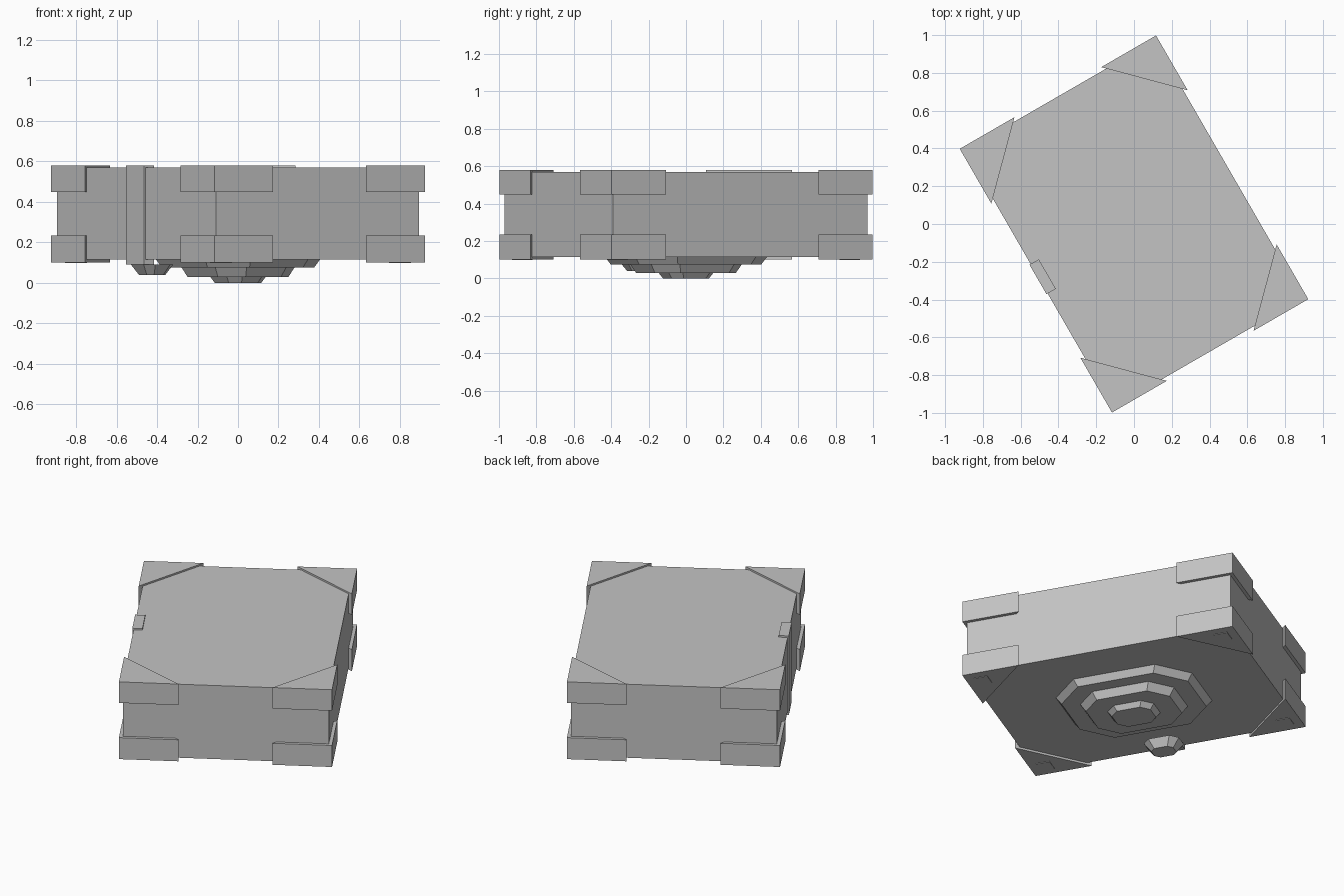
import bpy, bmesh
from math import radians
from mathutils import Matrix

if "Cube" in bpy.data.objects:
    bpy.data.objects.remove(bpy.data.objects["Cube"], do_unlink=True)

grey = bpy.data.materials.new("plain grey")
grey.use_nodes = True
tone = (0.55, 0.55, 0.55, 1)
grey.diffuse_color = tone
grey.node_tree.nodes["Principled BSDF"].inputs["Base Color"].default_value = tone

TURN = Matrix.Rotation(radians(30), 4, "Z")   # whole model sits at an angle
HALF_W, HALF_L = 0.60, 0.806                  # outer half width and length
LIP = 0.02                                    # corner guards stand proud of the body


def prism(name, outline, z0, z1, s0=1, s1=1, centre=(0, 0)):
    """Extrude a flat outline from z0 to z1, scaled by s0 and s1 at the ends."""
    bm = bmesh.new()
    cx, cy = centre
    low = [bm.verts.new((cx + x * s0, cy + y * s0, z0)) for x, y in outline]
    high = [bm.verts.new((cx + x * s1, cy + y * s1, z1)) for x, y in outline]
    bm.faces.new(low)
    bm.faces.new(high)
    n = len(outline)
    for i in range(n):
        j = (i + 1) % n
        bm.faces.new((low[i], low[j], high[j], high[i]))
    bmesh.ops.recalc_face_normals(bm, faces=bm.faces)
    bm.transform(TURN)
    mesh = bpy.data.meshes.new(name)
    bm.to_mesh(mesh)
    bm.free()
    mesh.materials.append(grey)
    obj = bpy.data.objects.new(name, mesh)
    bpy.context.collection.objects.link(obj)
    return obj


def rect(w, l):
    return [(-w, -l), (w, -l), (w, l), (-w, l)]


def chamfered(w, l, c):
    return [(w, c - l), (w, l - c), (w - c, l), (c - w, l),
            (-w, l - c), (-w, c - l), (c - w, -l), (w - c, -l)]


# Main slab
prism("body", rect(HALF_W - LIP, HALF_L - LIP), 0.115, 0.57)

# Triangular guards on every corner, upper and lower, with a foot pad below
LEG = 0.335
for sx, side in ((-1, "right"), (1, "left")):
    for sy, end in ((-1, "front"), (1, "back")):
        x, y = sx * HALF_W, sy * HALF_L
        triangle = [(x, y), (x - sx * LEG, y), (x, y - sy * LEG)]
        prism(f"upper_guard_{end}_{side}", triangle, 0.45, 0.58)
        prism(f"lower_guard_{end}_{side}", triangle, 0.102, 0.235)
        prism(f"foot_pad_{end}_{side}", rect(0.04, 0.04), 0.099, 0.11,
              centre=(x - sx * 0.09, y - sy * 0.09))

# Stepped octagonal base under the slab
octagon = chamfered(0.33, 0.41, 0.165)
for name, z0, z1, s0, s1 in (("base_step_large", 0.075, 0.12, 0.92, 1.0),
                             ("base_step_middle", 0.03, 0.08, 0.61, 0.69),
                             ("base_step_small", 0.0, 0.035, 0.28, 0.345)):
    prism(name, octagon, z0, z1, s0, s1)

# Upright latch on one long side with a small button beneath it
prism("side_latch", rect(0.0285, 0.09), 0.09, 0.58, centre=(-0.5585, 0))
prism("latch_button", octagon, 0.04, 0.09, 0.16, 0.255, centre=(-0.49, 0))
